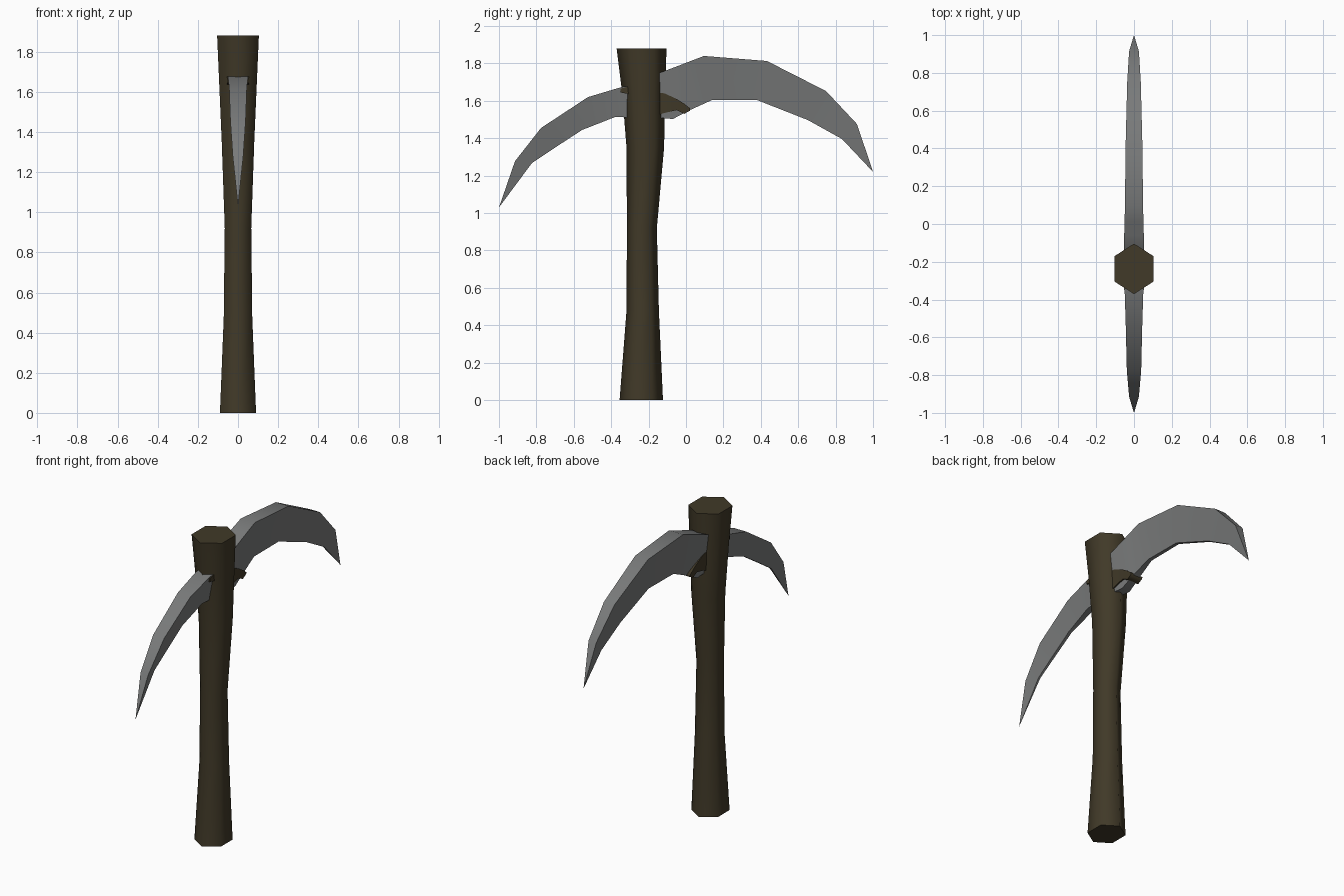
import bpy, bmesh, math

if "Cube" in bpy.data.objects:
    bpy.data.objects.remove(bpy.data.objects["Cube"])


def material(name, rgb):
    m = bpy.data.materials.new(name)
    m.diffuse_color = (*rgb, 1)
    m.use_nodes = True
    m.node_tree.nodes["Principled BSDF"].inputs["Base Color"].default_value = m.diffuse_color
    return m


wood = material("dark wood", (0.052, 0.041, 0.021))
steel = material("grey steel", (0.19, 0.195, 0.195))


def loft(name, rings, mat):
    """Skin equal-length rings of points and cap both ends."""
    bm = bmesh.new()
    vs = [[bm.verts.new(p) for p in r] for r in rings]
    n = len(rings[0])
    for a, b in zip(vs, vs[1:]):
        for i in range(n):
            j = (i + 1) % n
            bm.faces.new((a[i], a[j], b[j], b[i]))
    bm.faces.new(vs[0])
    bm.faces.new(vs[-1])
    bmesh.ops.remove_doubles(bm, verts=bm.verts, dist=0.0005)
    bmesh.ops.recalc_face_normals(bm, faces=bm.faces)
    me = bpy.data.meshes.new(name)
    bm.to_mesh(me)
    bm.free()
    me.materials.append(mat)
    ob = bpy.data.objects.new(name, me)
    bpy.context.collection.objects.link(ob)
    bpy.ops.object.select_all(action='DESELECT')
    ob.select_set(True)
    bpy.context.view_layer.objects.active = ob
    bpy.ops.object.shade_smooth_by_angle(angle=math.radians(65))
    return ob


# Handle: hexagonal, waisted; z, front y, back y, half width in x
handle = [(0, -.355, -.123, .09), (.48, -.318, -.145, .071),
          (.92, -.316, -.156, .066), (1.35, -.318, -.117, .081),
          (1.65, -.342, -.112, .094), (1.88, -.371, -.104, .104)]
rings = []
for z, y0, y1, w in handle:
    c, r = (y0 + y1) / 2, (y1 - y0) / 2
    rings.append([(w / math.cos(math.pi / 6) * math.cos(a), c + r * math.sin(a), z)
                  for a in [math.radians(30 + 60 * i) for i in range(6)]])
loft("handle", rings, wood)

# Blade: outer y, z, inner y, z, outer half width, inner half width
blade = [(-1, 1.03, -1, 1.03, 0, 0), (-.914, 1.278, -.824, 1.267, .026, .006),
         (-.775, 1.455, -.70, 1.35, .038, .008), (-.524, 1.62, -.556, 1.444, .044, .01),
         (-.34, 1.675, -.38, 1.513, .05, .02), (-.2, 1.69, -.2, 1.51, .052, .03),
         (-.14, 1.75, -.13, 1.508, .054, .03), (-.06, 1.78, -.07, 1.503, .052, .028),
         (.01, 1.807, .02, 1.55, .05, .022), (.096, 1.84, .139, 1.604, .048, .012),
         (.433, 1.813, .38, 1.604, .044, .01), (.749, 1.652, .652, 1.497, .036, .008),
         (.914, 1.476, .834, 1.396, .026, .006), (1, 1.22, 1, 1.22, 0, 0)]
loft("blade", [[(-w, a, b), (w, a, b), (v, c, d), (-v, c, d)]
               for a, b, c, d, w, v in blade], steel)

# Wooden binding showing through the blade behind the handle
band = [(-.16, 1.645, 1.52), (-.115, 1.64, 1.535), (-.05, 1.61, 1.55), (-.01, 1.585, 1.53), (.022, 1.56, 1.548)]
loft("back_binding", [[(-.044, y, t), (.044, y, t), (.04, y, b), (-.04, y, b)]
                      for y, t, b in band], wood)

# Small wooden lip at the front of the handle
loft("front_binding", [[(-.054, y, t), (.054, y, t), (.054, y, b), (-.054, y, b)]
                       for y, t, b in [(-.30, 1.68, 1.635), (-.35, 1.665, 1.645)]], wood)
